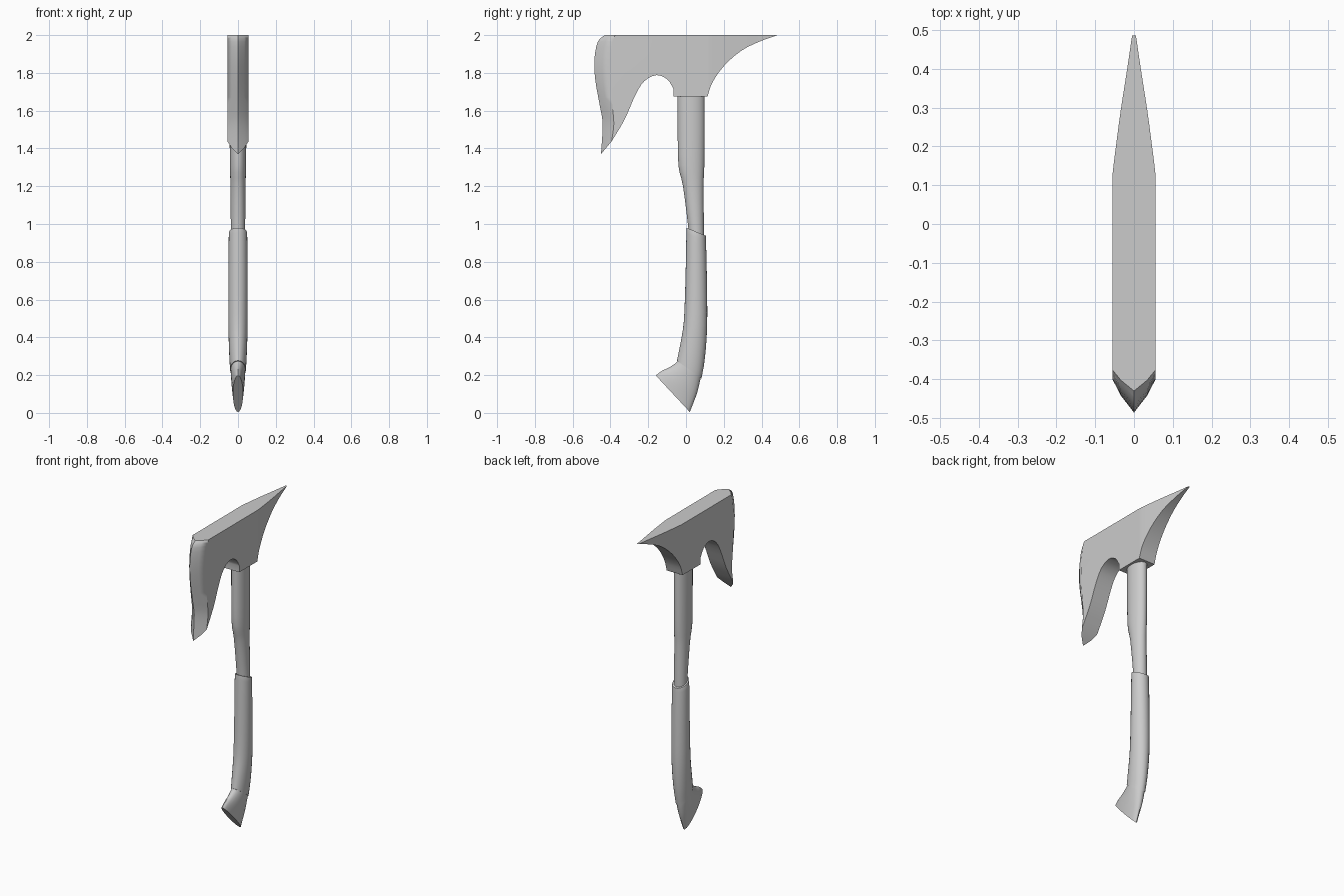
import bpy, bmesh, math
from mathutils import Vector

if "Cube" in bpy.data.objects:
    bpy.data.objects.remove(bpy.data.objects["Cube"])


def spline(pts, n=3):
    """Catmull-Rom curve through points, n steps per span."""
    v = [Vector(p) for p in pts]
    v = [2 * v[0] - v[1]] + v + [2 * v[-1] - v[-2]]
    out = []
    for a, b, c, d in zip(v, v[1:], v[2:], v[3:]):
        for i in range(n):
            t = i / n
            out.append(0.5 * (2 * b + (c - a) * t + (2 * a - 5 * b + 4 * c - d) * t * t
                              + (3 * b - a - 3 * c + d) * t ** 3))
    return out + [v[-2]]


def finish(bm, name, angle):
    bmesh.ops.remove_doubles(bm, verts=bm.verts, dist=1e-5)
    bmesh.ops.recalc_face_normals(bm, faces=bm.faces)
    me = bpy.data.meshes.new(name)
    bm.to_mesh(me)
    bm.free()
    ob = bpy.data.objects.new(name, me)
    bpy.context.collection.objects.link(ob)
    bpy.ops.object.select_all(action='DESELECT')
    ob.select_set(True)
    bpy.context.view_layer.objects.active = ob
    bpy.ops.object.shade_smooth_by_angle(angle=math.radians(angle))
    return ob


def loft(name, sections, segs=24):
    """Skin ellipses given as (front y, z, back y, z, half width)."""
    bm = bmesh.new()
    rings = []
    for y0, z0, y1, z1, w in spline(sections, 3):
        ring = []
        for i in range(segs):
            a = 2 * math.pi * i / segs
            t = 0.5 - 0.5 * math.cos(a)
            ring.append(bm.verts.new((w * math.sin(a), y0 + (y1 - y0) * t, z0 + (z1 - z0) * t)))
        rings.append(ring)
    for r, s in zip(rings, rings[1:]):
        for i in range(segs):
            j = (i + 1) % segs
            bm.faces.new((r[i], r[j], s[j], s[i]))
    bm.faces.new(rings[0])
    bm.faces.new(rings[-1])
    return finish(bm, name, 40)


# Axe head: sharp cutting edge, rounded bevel, flat cheeks, tapering rear pick
H = 0.056
edge = spline([(-.43, 2), (-.467, 1.965), (-.485, 1.87), (-.48, 1.76),
               (-.457, 1.63), (-.441, 1.53), (-.45, 1.37)])
edge[1].y = min(edge[1].y, 2)
edge[2].y = min(edge[2].y, 2)
shoulder = spline([(-.375, 2), (-.387, 1.965), (-.398, 1.87), (-.398, 1.76),
                   (-.39, 1.63), (-.382, 1.53), (-.394, 1.437)])
inner = spline([(-.394, 1.437), (-.325, 1.553), (-.267, 1.685), (-.22, 1.757),
                (-.156, 1.788), (-.098, 1.765), (-.066, 1.715)])
pick = spline([(.114, 1.675, H), (.14, 1.75, .054), (.204, 1.84, .046),
               (.294, 1.918, .034), (.39, 1.966, .019), (.485, 2, .005)])

bm = bmesh.new()
edge_v = [bm.verts.new((0, *p)) for p in edge]
sides = []
for s in (-1, 1):
    mid = [bm.verts.new((s * H * .6, *((a + b) / 2))) for a, b in zip(edge, shoulder)]
    sh = [bm.verts.new((s * H, *p)) for p in shoulder]
    under = [sh[-1]] + [bm.verts.new((s * H, *p)) for p in inner[1:]]
    under.append(bm.verts.new((s * H, -.066, 1.675)))
    low = [bm.verts.new((s * p.z, p.x, p.y)) for p in pick]
    top = [bm.verts.new((s * p.z, p.x, 2)) for p in pick]
    for a, b in ((edge_v, mid), (mid, sh), (low, top)):
        for i in range(len(a) - 1):
            bm.faces.new((a[i], a[i + 1], b[i + 1], b[i]))
    bm.faces.new(sh + under[1:] + [low[0], top[0]])
    sides.append(([mid[-1]] + under + low, [mid[0], sh[0]] + top))
(lo_l, top_l), (lo_r, top_r) = sides
for i in range(len(lo_l) - 1):
    bm.faces.new((lo_l[i], lo_l[i + 1], lo_r[i + 1], lo_r[i]))
bm.faces.new((edge_v[-1], lo_l[0], lo_r[0]))
bm.faces.new([edge_v[0]] + top_l + top_r[::-1])
head = finish(bm, "axe_head", 32)
wn = head.modifiers.new("Weighted normals", 'WEIGHTED_NORMAL')
wn.keep_sharp = True

# Shaft running from inside the grip up into the head
loft("shaft", [(.015, .90, .095, .88, .038), (.012, .98, .095, .96, .038),
               (-.016, 1.2, .093, 1.2, .040), (-.040, 1.31, .097, 1.31, .043),
               (-.044, 1.5, .099, 1.5, .044), (-.045, 1.72, .099, 1.72, .044)])

# Sleeve grip with slanted ends
loft("grip", [(-.048, .277, .082, .182, .042), (-.033, .35, .100, .29, .047),
              (-.012, .48, .112, .46, .051), (-.003, .70, .111, .69, .051),
              (.002, .95, .106, .91, .049), (.003, .98, .105, .938, .047)])

# Flared pommel with a slanted flat base
loft("pommel", [(-.160, .198, .020, .005, .027), (-.128, .222, .040, .055, .032),
                (-.085, .243, .060, .11, .036), (-.045, .272, .076, .178, .039),
                (-.040, .29, .078, .20, .039)])
